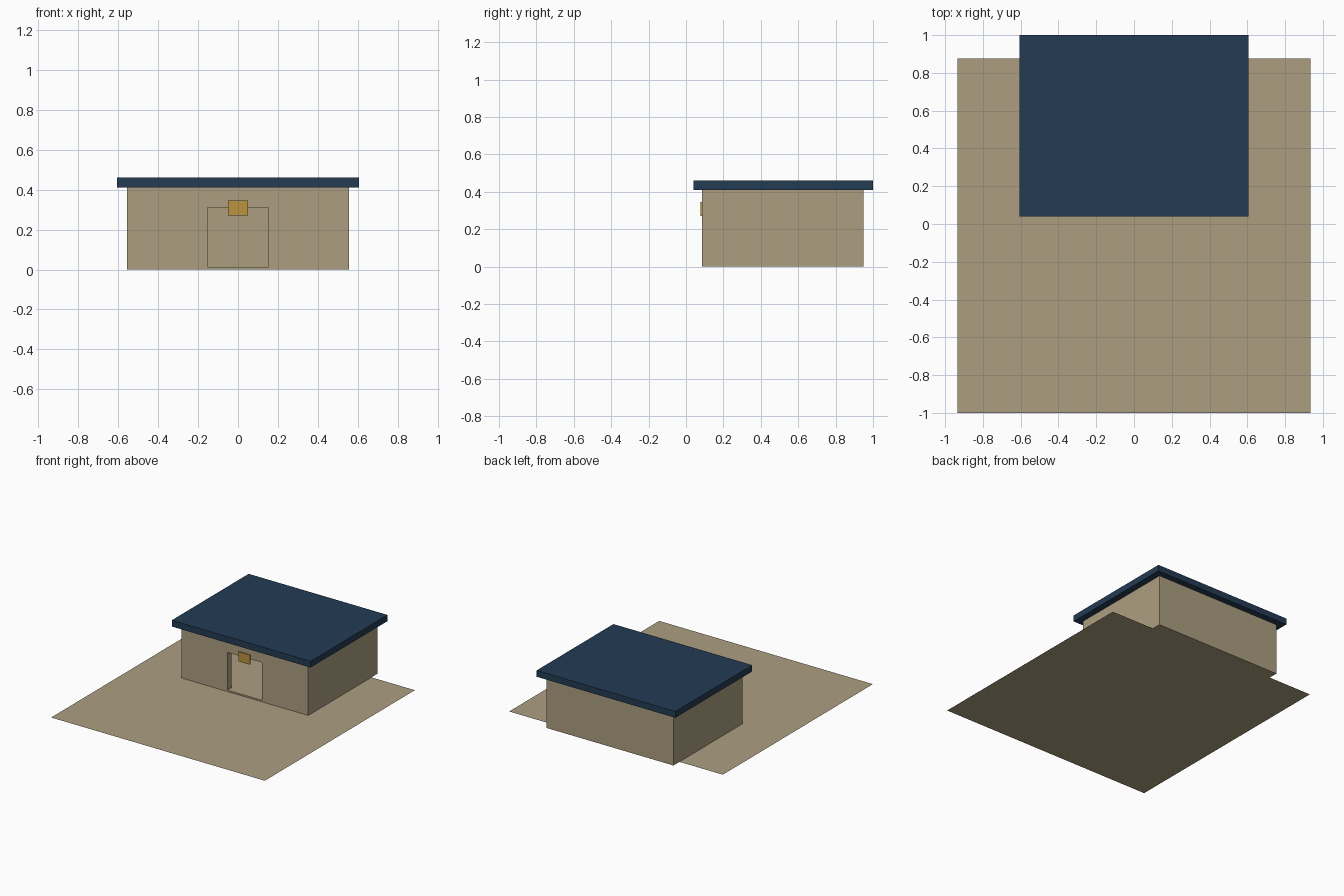
import bpy

default = bpy.data.objects.get("Cube")
if default:
    bpy.data.objects.remove(default, do_unlink=True)


def material(name, hex_code):
    """Flat material from an sRGB hex colour, stored as linear values."""
    srgb = [int(hex_code[i:i + 2], 16) / 255 for i in (0, 2, 4)]
    color = [c / 12.92 if c < 0.04045 else ((c + 0.055) / 1.055) ** 2.4 for c in srgb] + [1]
    mat = bpy.data.materials.new(name)
    mat.use_nodes = True
    mat.diffuse_color = color
    bsdf = next(n for n in mat.node_tree.nodes if n.type == "BSDF_PRINCIPLED")
    bsdf.inputs["Base Color"].default_value = color
    return mat


def box(name, x_half, y0, y1, z0, z1, mat=None):
    """Box centred on x, given by its y and z limits."""
    bpy.ops.mesh.primitive_cube_add(size=1, location=(0, (y0 + y1) / 2, (z0 + z1) / 2))
    obj = bpy.context.object
    obj.name = name
    obj.scale = (2 * x_half, y1 - y0, z1 - z0)
    bpy.ops.object.transform_apply(location=False, rotation=False, scale=True)
    if mat:
        obj.data.materials.append(mat)
    return obj


def cut(target, cutter):
    """Subtract the cutter from the target and discard it."""
    mod = target.modifiers.new("opening", "BOOLEAN")
    mod.operation = "DIFFERENCE"
    mod.solver = "EXACT"
    mod.object = cutter
    cutter.hide_render = True
    bpy.context.view_layer.objects.active = target
    bpy.ops.object.modifier_apply(modifier=mod.name)
    bpy.data.objects.remove(cutter, do_unlink=True)


sand = material("sand", "ac9f80")
navy = material("navy", "243b53")
gold = material("gold", "bc933f")

wall_x, front, back, wall_top = 0.555, 0.085, 0.95, 0.41
thickness, floor_z = 0.05, 0.012

# Ground sheet
bpy.ops.mesh.primitive_plane_add(size=1, location=(0, -0.0625, 0))
ground = bpy.context.object
ground.name = "ground"
ground.scale = (1.87, 1.875, 1)
bpy.ops.object.transform_apply(location=False, rotation=False, scale=True)
ground.data.materials.append(sand)

# Hollow walls with a floor and a doorway in the front
walls = box("walls", wall_x, front, back, 0, wall_top, sand)
cut(walls, box("room_cutter", wall_x - thickness, front + thickness,
               back - thickness, floor_z, wall_top + 0.1))
cut(walls, box("door_cutter", 0.152, front - 0.1, front + 2 * thickness, floor_z, 0.31))

# Flat overhanging roof
box("roof", 0.607, 0.04, 1.0, wall_top, 0.46, navy)

# Sign plate over the doorway
box("sign", 0.05, front - 0.008, front, 0.27, 0.345, gold)
